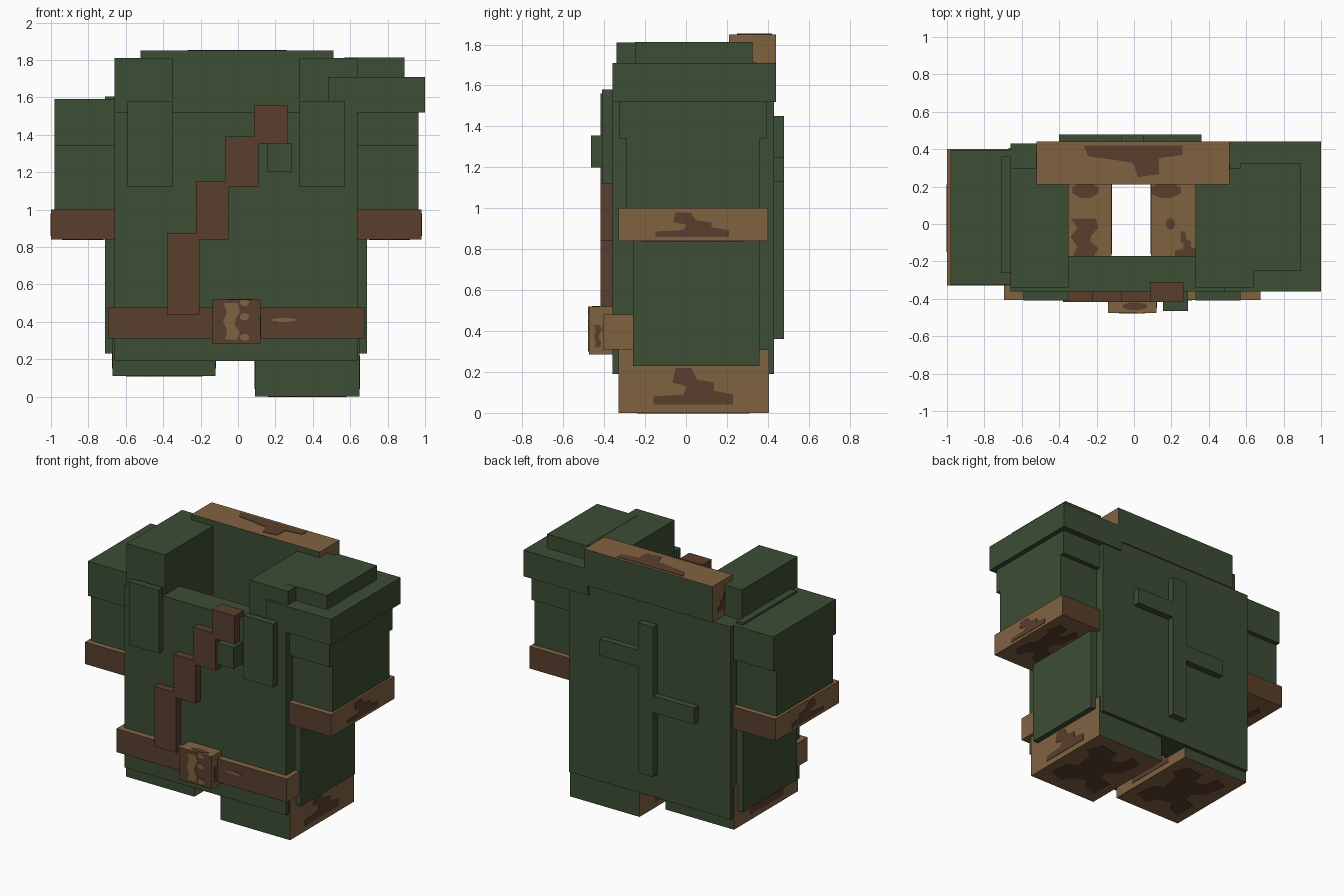
import bpy, bmesh
from mathutils import Vector

if "Cube" in bpy.data.objects:
    bpy.data.objects.remove(bpy.data.objects["Cube"])


def material(name, rgb):
    m = bpy.data.materials.new(name)
    m.diffuse_color = (*rgb, 1)
    m.use_nodes = True
    m.node_tree.nodes["Principled BSDF"].inputs["Base Color"].default_value = m.diffuse_color
    return m


GREEN = material("dark green cloth", (0.045, 0.074, 0.035))
TAN = material("light brown leather", (0.216, 0.124, 0.053))
BROWN = material("dark brown leather", (0.102, 0.049, 0.026))


def finish(name, bm, mats):
    mesh = bpy.data.meshes.new(name)
    bm.to_mesh(mesh)
    bm.free()
    for m in mats:
        mesh.materials.append(m)
    ob = bpy.data.objects.new(name, mesh)
    bpy.context.collection.objects.link(ob)
    return ob


def box(name, x, y, z, main=GREEN, ends=None):
    """Box from ranges; 'main' colours front and back, 'ends' the other faces."""
    bm = bmesh.new()
    bmesh.ops.create_cube(bm, size=1)
    for v in bm.verts:
        v.co = Vector([(r[0] + r[1]) / 2 + c * (r[1] - r[0]) for r, c in zip((x, y, z), v.co)])
    bm.normal_update()
    if ends:
        for f in bm.faces:
            f.material_index = 0 if abs(f.normal.y) > 0.5 else 1
    return finish(name, bm, [main, ends] if ends else [main])


# Outlines for leather stains, in unit coordinates
CLOUD = [(0, .0), (1, 0), (1, .28), (.76, .38), (.76, .6), (.55, .68), (.48, 1), (.28, 1),
         (.24, .6), (.42, .5), (.38, .28), (0, .22)]
SPRAWL = [(0, 0), (.25, .05), (.35, .2), (.6, .15), (.7, 0), (1, .08), (.95, .35), (.78, .42),
          (.85, .7), (1, .78), (.9, 1), (.55, .95), (.5, .75), (.3, .8), (.25, 1), (.02, .92),
          (.1, .6), (.3, .5), (.22, .35), (0, .3)]
DRAPE = [(0, 1), (1, 1), (1, .7), (.76, .6), (.76, .1), (.55, 0), (.5, .45), (.3, .55), (.05, .65)]
WAVE = [(.1, 0), (.85, 0), (1, .2), (.7, .4), (.75, .55), (1, .75), (.9, 1), (0, 1), (.25, .75),
        (0, .5), (.25, .25)]
OVAL = [(.3, 0), (.7, 0), (1, .3), (1, .7), (.7, 1), (.3, 1), (0, .7), (0, .3)]


def stain(name, axis, plane, u, v, outline, mat=BROWN, t=0.003):
    """Thin plate lying on the plane, stretched over ranges u and v."""
    bm = bmesh.new()
    pts = []
    for a, b in outline:
        p = [u[0] + a * (u[1] - u[0]), v[0] + b * (v[1] - v[0])]
        p.insert(axis, plane - t)
        pts.append(bm.verts.new(p))
    face = bm.faces.new(pts)
    ext = bmesh.ops.extrude_face_region(bm, geom=[face])
    for g in ext["geom"]:
        if isinstance(g, bmesh.types.BMVert):
            g.co[axis] += 2 * t
    bmesh.ops.recalc_face_normals(bm, faces=bm.faces)
    return finish(name, bm, [mat])


# Hollow torso
box("chest_front", (-.66, .64), (-.36, -.17), (.19, 1.52))
box("torso_back", (-.66, .64), (.21, .43), (.19, 1.59))
box("torso_wall_left", (-.66, -.35), (-.17, .21), (.19, 1.52))
box("torso_wall_right", (.33, .64), (-.17, .21), (.19, 1.52))
box("side_plate_left", (-.71, -.66), (-.26, .36), (.23, 1.605))
box("side_plate_right", (.64, .69), (-.26, .36), (.23, 1.52))

# Collar behind the neck
box("collar", (-.52, .51), (.21, .44), (1.59, 1.85), GREEN, TAN)
stain("collar_stain", 2, 1.85, (-.27, .26), (.25, .42), DRAPE)
for x in (-.52, .51):
    stain("collar_end_stain", 0, x, (.24, .38), (1.64, 1.76), CLOUD)

# Shoulders, front straps and the layered right shoulder guard
for side, x, sx in (("left", (-.66, -.35), (-.59, -.35)), ("right", (.33, .64), (.33, .57))):
    box("shoulder_" + side, x, (-.34, .30), (1.52, 1.81))
    box("front_strap_" + side, sx, (-.41, -.36), (1.12, 1.58))
box("shoulder_guard", (.48, 1.0), (-.36, .44), (1.52, 1.71))
box("shoulder_guard_cap", (.57, .89), (-.25, .325), (1.71, 1.812))

# Sleeves with leather cuffs
for side, x, cuff, top, outer in (("left", (-.98, -.66), (-1.0, -.66), 1.59, -1.0),
                                  ("right", (.64, .965), (.64, .98), 1.52, .98)):
    box("upper_sleeve_" + side, x, (-.325, .395), (1.34, top))
    box("lower_sleeve_" + side, x, (-.29, .36), (1.0, 1.34))
    box("cuff_" + side, cuff, (-.33, .40), (.84, 1.0), BROWN, TAN)
    stain("cuff_side_stain_" + side, 0, outer, (-.15, .21), (.86, .98), CLOUD)
    stain("cuff_bottom_stain_" + side, 2, .84, (cuff[0] + .06, cuff[1] - .06), (-.22, .28), SPRAWL)

# Legs, left one raised
for side, x, z in (("left", (-.67, -.12), .11), ("right", (.09, .65), 0)):
    box("leg_" + side, x, (-.33, .405), (z, z + .31), GREEN, TAN)
    for k, px in zip(("a", "b"), x):
        stain("leg_side_stain_%s_%s" % (side, k), 0, px, (-.16, .23), (z + .04, z + .22), CLOUD)
    stain("leg_bottom_stain_" + side, 2, z, (x[0] + .07, x[1] - .07), (-.24, .31), SPRAWL)
stain("leg_top_stain_a", 2, .42, (-.33, -.19), (.14, .22), OVAL)
stain("leg_top_stain_b", 2, .42, (-.34, -.19), (-.17, .03), WAVE)
stain("leg_top_stain_c", 2, .31, (.09, .25), (.14, .22), OVAL)
stain("leg_top_stain_d", 2, .31, (.17, .22), (-.03, .03), OVAL)
stain("leg_top_stain_e", 2, .31, (.22, .33), (-.17, -.04), CLOUD)

# Belt and buckle
box("belt", (-.695, .675), (-.405, -.22), (.31, .48), BROWN, TAN)
stain("belt_scuff", 1, -.405, (.18, .31), (.4, .42), OVAL, TAN)
box("buckle", (-.14, .12), (-.475, -.36), (.285, .52), BROWN, TAN)
stain("buckle_wave", 1, -.475, (-.08, .01), (.305, .5), WAVE, TAN)
for z in (.30, .41, .485):
    stain("buckle_dot", 1, -.475, (.01, .06), (z, z + .035), OVAL, TAN)
stain("buckle_top_stain", 2, .52, (-.06, .07), (-.46, -.42), OVAL)
stain("buckle_side_stain", 0, .12, (-.45, -.415), (.32, .43), WAVE)

# Stepped diagonal sash
for i, (x, z) in enumerate((((-.38, -.205), (.44, .875)), ((-.225, -.05), (.84, 1.15)),
                            ((-.07, .11), (1.12, 1.39)), ((.085, .265), (1.35, 1.56)))):
    box("sash_step_%d" % (i + 1), x, (-.417, -.31), z, BROWN)

# Chest pin
box("chest_pin", (.155, .29), (-.465, -.36), (1.2, 1.355))

# Raised trim on the back
box("back_trim_post", (-.07, .05), (.43, .478), (.36, 1.45))
box("back_trim_upper", (.05, .36), (.43, .478), (1.13, 1.25))
box("back_trim_lower", (-.40, -.07), (.43, .478), (.83, .95))
